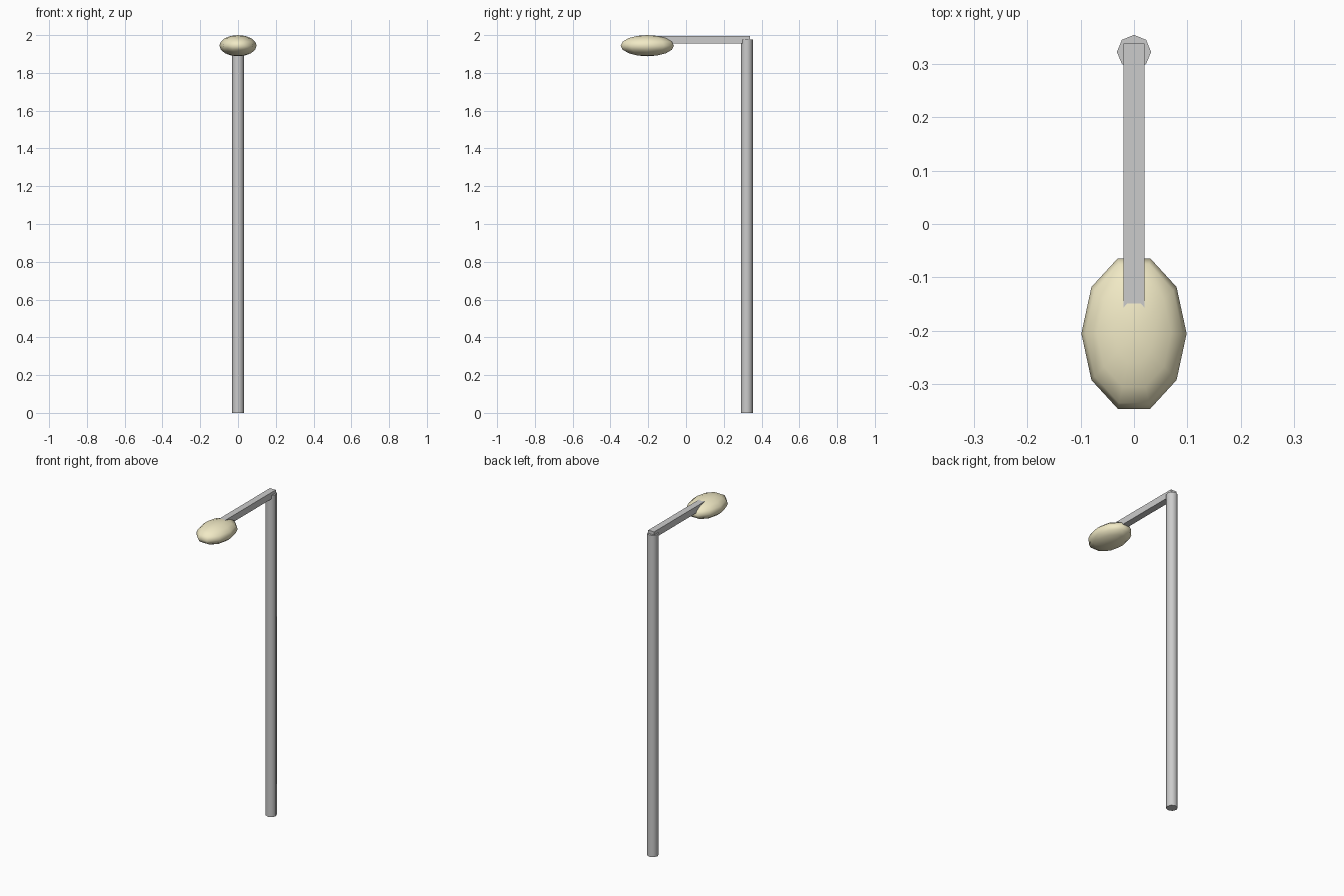
import bpy
import math

if "Cube" in bpy.data.objects:
    bpy.data.objects.remove(bpy.data.objects["Cube"])


def finish(name, smooth=False):
    ob = bpy.context.object
    ob.name = name
    bpy.ops.object.transform_apply(location=False, rotation=True, scale=True)
    if smooth:
        bpy.ops.object.shade_smooth_by_angle(angle=math.radians(50))
    return ob


# Eight-sided upright pole
bpy.ops.mesh.primitive_cylinder_add(vertices=8, radius=0.032, depth=1.976,
                                    location=(0, 0.322, 0.988))
finish("pole", smooth=True)

# Square horizontal arm, running into the lamp
bpy.ops.mesh.primitive_cube_add(size=1, location=(0, 0.088, 1.975))
bpy.context.object.scale = (0.04, 0.5, 0.04)
finish("arm")

# Flattened low-poly lamp, corner pointing forward
bpy.ops.mesh.primitive_uv_sphere_add(segments=10, ring_count=8, radius=1,
                                     location=(0, -0.205, 1.944),
                                     rotation=(0, 0, math.pi / 2))
bpy.ops.object.transform_apply(location=False, rotation=True, scale=False)
bpy.context.object.scale = (0.0985, 0.148, 0.056)
lamp = finish("lamp")
bpy.ops.object.shade_smooth()

mat = bpy.data.materials.new("lamp_glow")
mat.diffuse_color = (0.88, 0.82, 0.56, 1)
mat.use_nodes = True
mat.node_tree.nodes["Principled BSDF"].inputs["Base Color"].default_value = mat.diffuse_color
lamp.data.materials.append(mat)
